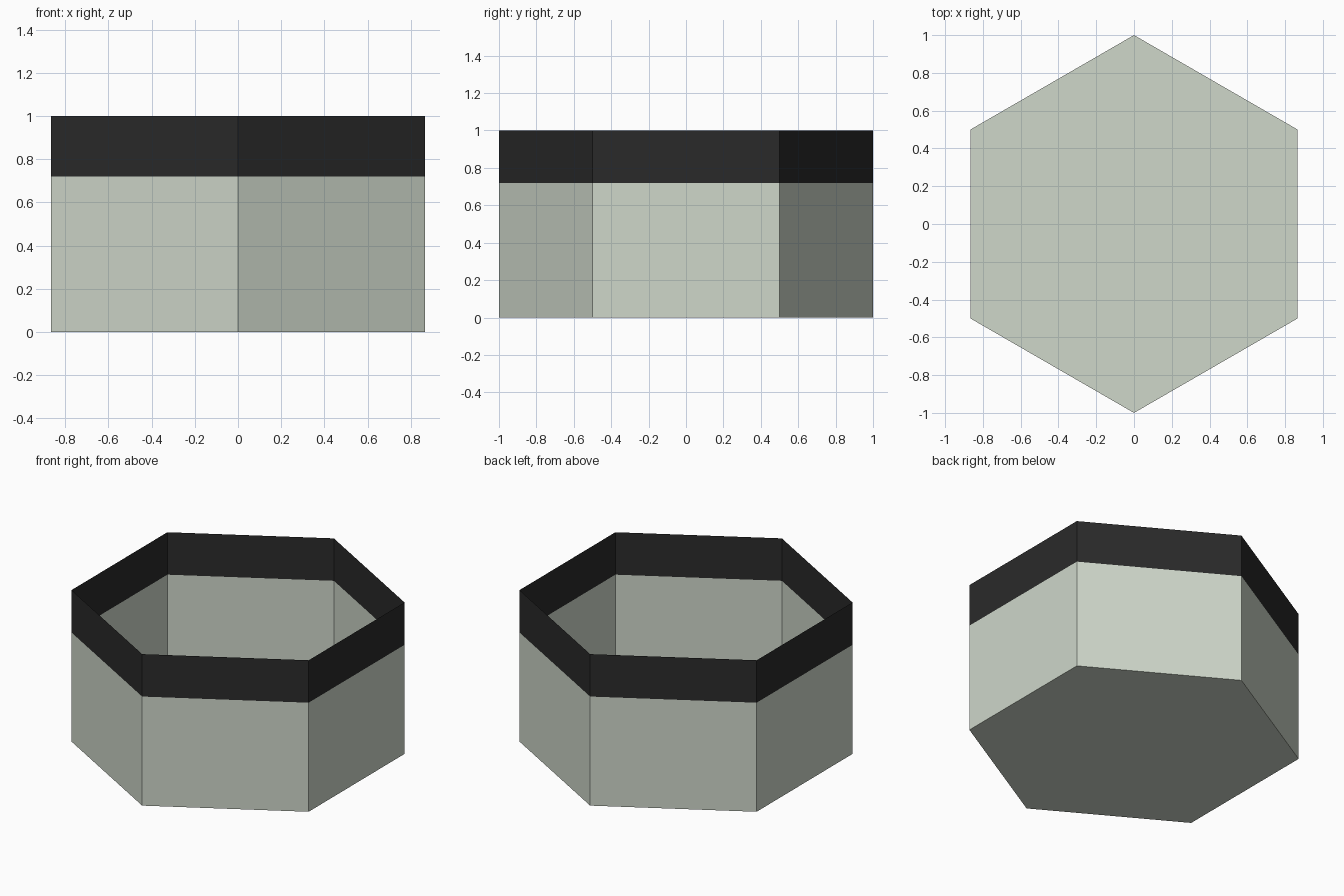
import bpy, bmesh
from math import sin, cos, tau

if "Cube" in bpy.data.objects:
    bpy.data.objects.remove(bpy.data.objects["Cube"])

SIDES = 6


def material(name, color):
    mat = bpy.data.materials.new(name)
    mat.diffuse_color = color
    mat.use_nodes = True
    mat.node_tree.nodes["Principled BSDF"].inputs["Base Color"].default_value = mat.diffuse_color
    return mat


def hex_shell(name, z0, z1, mat, floor=False):
    """Thin open hexagonal wall with corners on the y axis, optional floor."""
    bm = bmesh.new()
    rings = [[bm.verts.new((sin(tau * i / SIDES), cos(tau * i / SIDES), z))
              for i in range(SIDES)] for z in (z0, z1)]
    low, high = rings
    for i in range(SIDES):
        j = (i + 1) % SIDES
        bm.faces.new((low[j], low[i], high[i], high[j]))
    if floor:
        bm.faces.new(low)
    mesh = bpy.data.meshes.new(name)
    bm.to_mesh(mesh)
    bm.free()
    mesh.materials.append(mat)
    obj = bpy.data.objects.new(name, mesh)
    bpy.context.collection.objects.link(obj)
    return obj


pale = material("pale_grey_green", (0.62, 0.68, 0.59, 1))
dark = material("near_black", (0.023, 0.023, 0.023, 1))

# Pot body with closed bottom
hex_shell("pot_body", 0.0, 0.72, pale, floor=True)
# Dark band around the open top
hex_shell("rim_band", 0.72, 1.0, dark)
